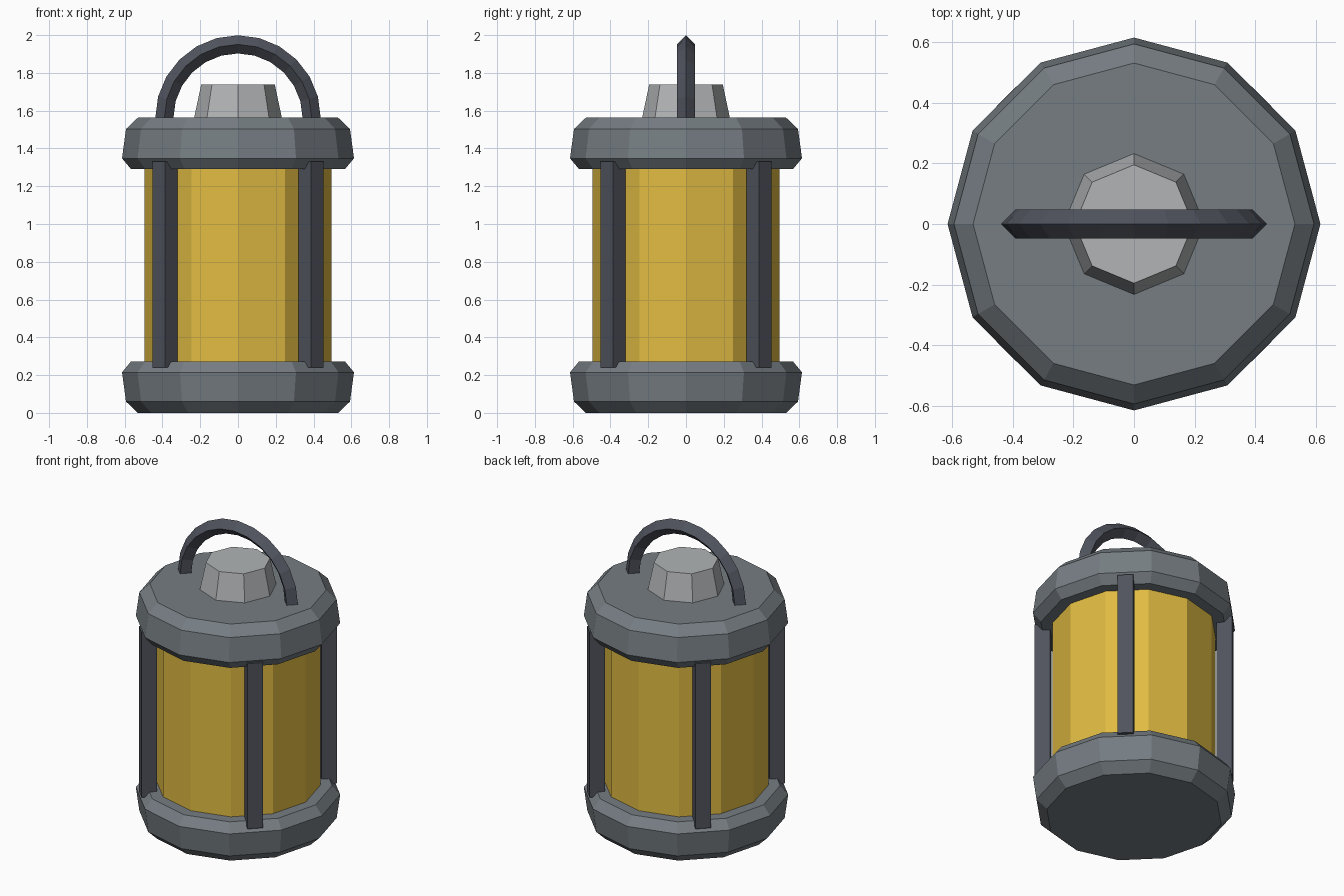
import bpy, bmesh
from math import cos, sin, pi, radians
from mathutils import Matrix, Vector

cube = bpy.data.objects.get("Cube")
if cube:
    bpy.data.objects.remove(cube, do_unlink=True)


def material(name, rgb):
    mat = bpy.data.materials.new(name)
    mat.use_nodes = True
    mat.diffuse_color = (*rgb, 1)
    mat.node_tree.nodes["Principled BSDF"].inputs["Base Color"].default_value = (*rgb, 1)
    return mat


grey = material("grey metal", (0.18, 0.205, 0.225))
dark = material("dark metal", (0.08, 0.088, 0.11))
pale = material("pale metal", (0.44, 0.455, 0.465))
amber = material("amber glass", (0.75, 0.5, 0.055))


def finish(name, bm, mat):
    bmesh.ops.recalc_face_normals(bm, faces=bm.faces)
    mesh = bpy.data.meshes.new(name)
    bm.to_mesh(mesh)
    bm.free()
    mesh.materials.append(mat)
    obj = bpy.data.objects.new(name, mesh)
    bpy.context.collection.objects.link(obj)
    return obj


def loft(name, rings, mat):
    """Skin a list of point rings and close both ends."""
    bm = bmesh.new()
    loops = [[bm.verts.new(p) for p in ring] for ring in rings]
    n = len(loops[0])
    for a, b in zip(loops, loops[1:]):
        for i in range(n):
            j = (i + 1) % n
            bm.faces.new((a[i], a[j], b[j], b[i]))
    bm.faces.new(loops[0])
    bm.faces.new(loops[-1])
    return finish(name, bm, mat)


def turned(name, profile, sides, mat):
    """Faceted solid of revolution from (radius, height) pairs."""
    rings = [[(r * cos(2 * pi * i / sides), r * sin(2 * pi * i / sides), z)
              for i in range(sides)] for r, z in profile]
    return loft(name, rings, mat)


# Base and the top cap, which is the base turned upside down
rim = [(0.53, 0), (0.593, 0.06), (0.614, 0.215), (0.566, 0.273)]
CAP_TOP = 1.563
turned("base", rim, 12, grey)
turned("top_cap", [(r, CAP_TOP - z) for r, z in rim], 12, grey)

# Glass body and the knob on the cap
turned("glass_body", [(0.495, 0.24), (0.495, 1.33)], 12, amber)
turned("knob", [(0.235, 1.55), (0.232, CAP_TOP), (0.195, 1.738)], 8, pale)

# Four square posts on the diagonals
for i, label in enumerate(("back_left", "back_right", "front_right", "front_left")):
    bm = bmesh.new()
    bmesh.ops.create_cube(bm, size=1)
    turn = Matrix.Rotation(radians(45 + 90 * i), 4, "Z")
    place = Matrix.Translation((0.547, 0, 0.785))
    scale = Matrix.Diagonal((0.095, 0.095, 1.092, 1))
    bm.transform(turn @ place @ scale)
    finish("post_" + label, bm, dark)

# Carrying handle: half ring with a diamond section
STEPS, MAJOR, MINOR = 12, 0.39, 0.048
rings = []
for i in range(STEPS + 1):
    a = pi * i / STEPS
    out = Vector((cos(a), 0, sin(a)))
    side = Vector((0, 1, 0))
    mid = Vector((0, 0, CAP_TOP - 0.002)) + out * MAJOR
    rings.append([mid + MINOR * d for d in (out, side, -out, -side)])
loft("handle", rings, dark)
